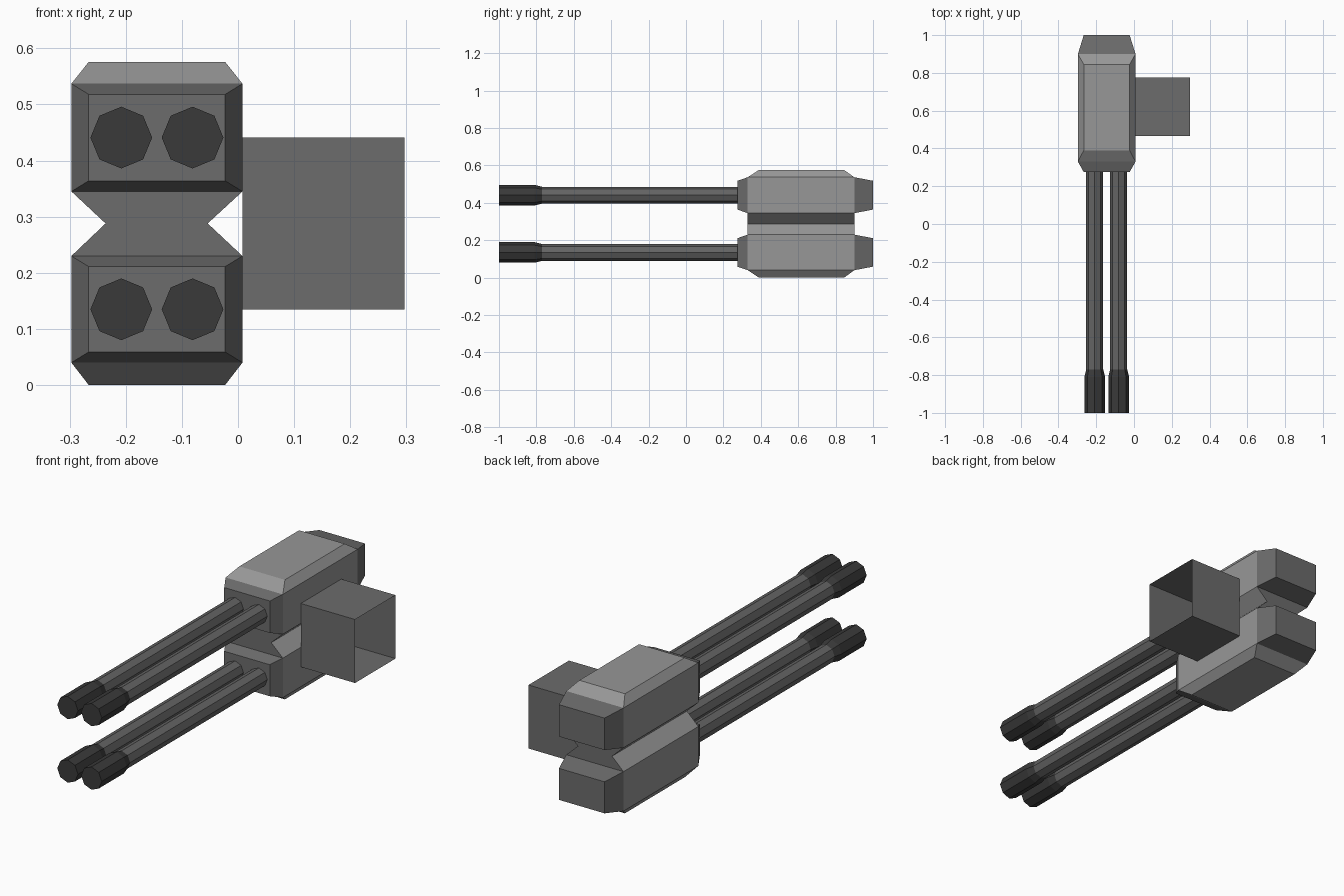
import bpy, bmesh, math

if "Cube" in bpy.data.objects:
    bpy.data.objects.remove(bpy.data.objects["Cube"])


def material(name, v):
    m = bpy.data.materials.new(name)
    m.diffuse_color = (v, v, v, 1)
    m.use_nodes = True
    m.node_tree.nodes["Principled BSDF"].inputs["Base Color"].default_value = m.diffuse_color
    return m


LIGHT = material("light grey", 0.31)
DARK = material("dark grey", 0.15)
BARREL = material("barrel grey", 0.125)
BLACK = material("muzzle black", 0.042)


def loft(name, rings, mats, drop=None, paint=None):
    """Skin a list of point rings, cap both ends, then drop unwanted faces."""
    bm = bmesh.new()
    loops = [[bm.verts.new(p) for p in ring] for ring in rings]
    n = len(loops[0])
    for a, b in zip(loops, loops[1:]):
        for i in range(n):
            j = (i + 1) % n
            bm.faces.new((a[i], a[j], b[j], b[i]))
    bm.faces.new(loops[0])
    bm.faces.new(loops[-1])
    bmesh.ops.recalc_face_normals(bm, faces=bm.faces)
    bm.normal_update()
    if paint:
        for f in bm.faces:
            f.material_index = paint(f)
    if drop:
        gone = [f for f in bm.faces if drop(f)]
        bmesh.ops.delete(bm, geom=gone, context='FACES')
    me = bpy.data.meshes.new(name)
    bm.to_mesh(me)
    bm.free()
    for m in mats:
        me.materials.append(m)
    ob = bpy.data.objects.new(name, me)
    bpy.context.collection.objects.link(ob)
    return ob


def rect_z(z, x0, x1, y0, y1):
    return [(x0, y0, z), (x1, y0, z), (x1, y1, z), (x0, y1, z)]


def rect_y(y, x0, x1, z0, z1):
    return [(x0, y, z0), (x1, y, z0), (x1, y, z1), (x0, y, z1)]


def octagon(y, r, cx, cz):
    return [(cx + r * math.cos(i * math.pi / 4), y, cz + r * math.sin(i * math.pi / 4))
            for i in range(8)]


XL, XR = -0.297, 0.008      # full width of the pods
IL, IR = -0.266, -0.023     # inset width
YF, YB = 0.33, 0.90         # body length

# Twin-pod housing with pinched waist
wide = [rect_z(z, XL, XR, YF, YB) for z in (0.04, 0.23, 0.345, 0.537)]
rings = [rect_z(0, IL, IR, 0.39, 0.845), wide[0], wide[1],
         rect_z(0.288, -0.236, -0.054, YF, YB),
         wide[2], wide[3], rect_z(0.576, IL, IR, 0.39, 0.845)]


def pod_end(f):
    return abs(f.normal.y) > 0.9 and not 0.23 < f.calc_center_median().z < 0.345


loft("housing", rings, [LIGHT, DARK], pod_end,
     lambda f: 1 if abs(f.normal.y) > 0.9 else 0)

# Tapered end caps and barrels for each pod
for level, z0, z1, cz in (("lower", 0.04, 0.23, 0.135), ("upper", 0.345, 0.537, 0.441)):
    for end, ya, yb in (("front", YF, 0.275), ("rear", YB, 1.0)):
        loft(f"{level}_{end}_cap",
             [rect_y(ya, XL, XR, z0, z1), rect_y(yb, IL, IR, z0 + 0.019, z1 - 0.019)],
             [DARK], lambda f, y=ya: abs(f.calc_center_median().y - y) < 1e-4)
    for side, cx in (("left", -0.208), ("right", -0.081)):
        loft(f"{level}_{side}_barrel",
             [octagon(-0.78, 0.045, cx, cz), octagon(0.28, 0.045, cx, cz)], [BARREL])
        loft(f"{level}_{side}_muzzle",
             [octagon(-1.0, 0.055, cx, cz), octagon(-0.81, 0.055, cx, cz),
              octagon(-0.77, 0.045, cx, cz)], [BLACK])

# Square side mount, open at both ends
mount = [[(x, 0.467, 0.135), (x, 0.775, 0.135), (x, 0.775, 0.441), (x, 0.467, 0.441)]
         for x in (XR, 0.297)]
loft("side_mount", mount, [DARK], lambda f: abs(f.normal.x) > 0.9)
